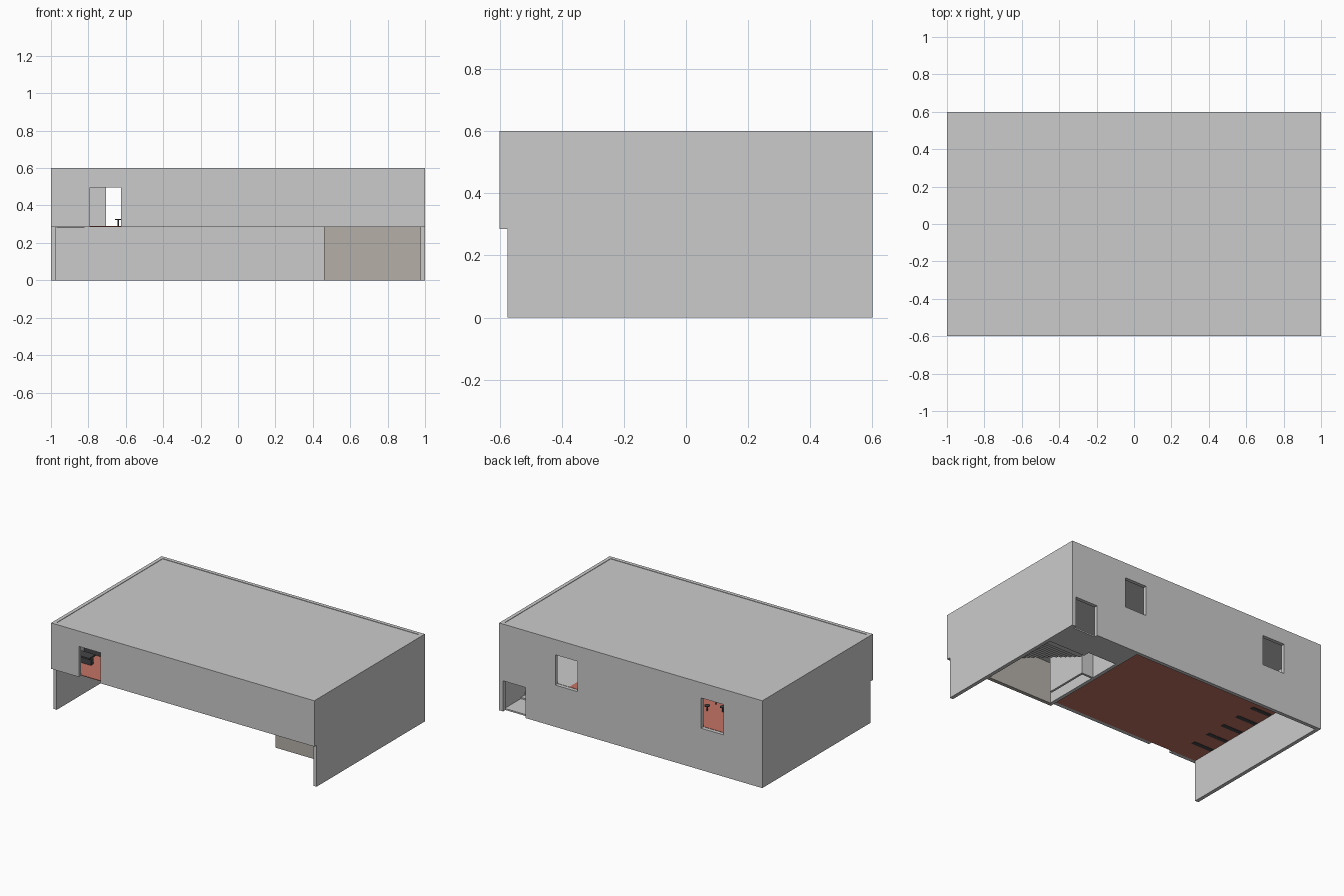
import bpy

if "Cube" in bpy.data.objects:
    bpy.data.objects.remove(bpy.data.objects["Cube"])

T = 0.025      # wall thickness
F = 0.285      # underside of upper floor


def material(name, rgb):
    m = bpy.data.materials.new(name)
    m.diffuse_color = (*rgb, 1)
    m.use_nodes = True
    m.node_tree.nodes["Principled BSDF"].inputs["Base Color"].default_value = m.diffuse_color
    return m


RED = material("red_floor", (0.55, 0.17, 0.13))
DARK = material("dark_furniture", (0.06, 0.06, 0.065))
TAUPE = material("dark_wall", (0.46, 0.43, 0.39))


def box(name, x, y, z, mat=None):
    """Box from (min, max) ranges."""
    bpy.ops.mesh.primitive_cube_add(size=1)
    o = bpy.context.object
    o.name = name
    for v in o.data.vertices:
        for i, r in enumerate((x, y, z)):
            v.co[i] = r[0] if v.co[i] < 0 else r[1]
    if mat:
        o.data.materials.append(mat)
    return o


def cut(wall, name, x, y, z):
    """Cut a box-shaped opening and remove the helper."""
    c = box(name, x, y, z)
    m = wall.modifiers.new(name, 'BOOLEAN')
    m.operation, m.solver, m.object = 'DIFFERENCE', 'EXACT', c
    bpy.context.view_layer.objects.active = wall
    bpy.ops.object.modifier_apply(modifier=name)
    bpy.data.objects.remove(c)


def cylinder(name, r, x, y, z0, z1, mat, n=16):
    bpy.ops.mesh.primitive_cylinder_add(vertices=n, radius=r, depth=z1 - z0,
                                        location=(x, y, (z0 + z1) / 2))
    o = bpy.context.object
    o.name = name
    o.data.materials.append(mat)


# Outer walls with door and window openings
back = box("back_wall", (-1, 1), (0.6 - T, 0.6), (0, 0.6))
cut(back, "back_door", (0.80, 0.97), (0.5, 0.7), (-0.1, 0.21))
cut(back, "window_a", (0.405, 0.573), (0.5, 0.7), (0.287, 0.495))
cut(back, "window_b", (-0.705, -0.535), (0.5, 0.7), (0.287, 0.495))
front = box("front_wall", (-1, 1), (-0.6, -0.6 + T), (F, 0.6))
cut(front, "front_opening", (-0.79, -0.625), (-0.7, -0.5), (0.2, 0.495))
for side, s in (("left", -1), ("right", 1)):
    box(side + "_wall", sorted((s * (1 - T), s)), (-0.6 + T, 0.6 - T), (0, 0.6))

# Roof sits slightly inside the wall tops
box("roof", (-1 + T, 1 - T), (-0.6 + T, 0.6 - T), (0.575, 0.597))

# Upper floor: red on the hall side, grey above the stair room
box("upper_floor", (-1 + T, 0.485), (-0.6 + T, 0.6 - T), (F, F + 0.004), RED)
box("front_floor_strip", (0.485, 1 - T), (-0.6 + T, -0.225), (F, F + 0.004), RED)
box("stair_room_ceiling", (0.485, 1 - T), (-0.225, 0.6 - T), (F, F + 0.004))

# Stair room on the ground floor
box("stair_room_front", (0.46, 1 - T), (-0.25, -0.225), (0, F), TAUPE)
box("stair_room_side", (0.46, 0.485), (-0.225, 0.6 - T), (0, F))
box("entrance_landing", (0.485, 1 - T), (0.40, 0.6 - T), (0, 0.01))
box("closet_wall", (0.56, 0.575), (-0.12, 0.17), (0, F))
box("closet_end", (0.485, 0.575), (0.17, 0.185), (0, F))

# Straight flight rising from the landing towards the front
N = 14
for i in range(N):
    y = 0.40 - i * 0.62 / N
    z = (i + 1) * F / (N + 1)
    box(f"stair_step_{i}", (0.70, 1 - T), (y - 0.62 / N, y),
        (max(0, z - 0.03), z))

# Row of dark desks along the left wall
for i in range(5):
    y = -0.41 + i * 0.14
    box(f"desk_base_{i}", (-0.97, -0.82), (y - 0.015, y + 0.015), (F - 0.002, 0.335), DARK)
    box(f"desk_top_{i}", (-0.97, -0.82), (y - 0.035, y + 0.035), (0.335, 0.345), DARK)

# Small pedestal tables in the hall
for i, (x, y) in enumerate(((-0.42, 0.37), (-0.51, 0.33), (-0.41, 0.26), (-0.64, 0.1))):
    cylinder(f"table_leg_{i}", 0.004, x, y, F + 0.004, 0.322, DARK, 8)
    cylinder(f"table_top_{i}", 0.018, x, y, 0.322, 0.327, DARK)
